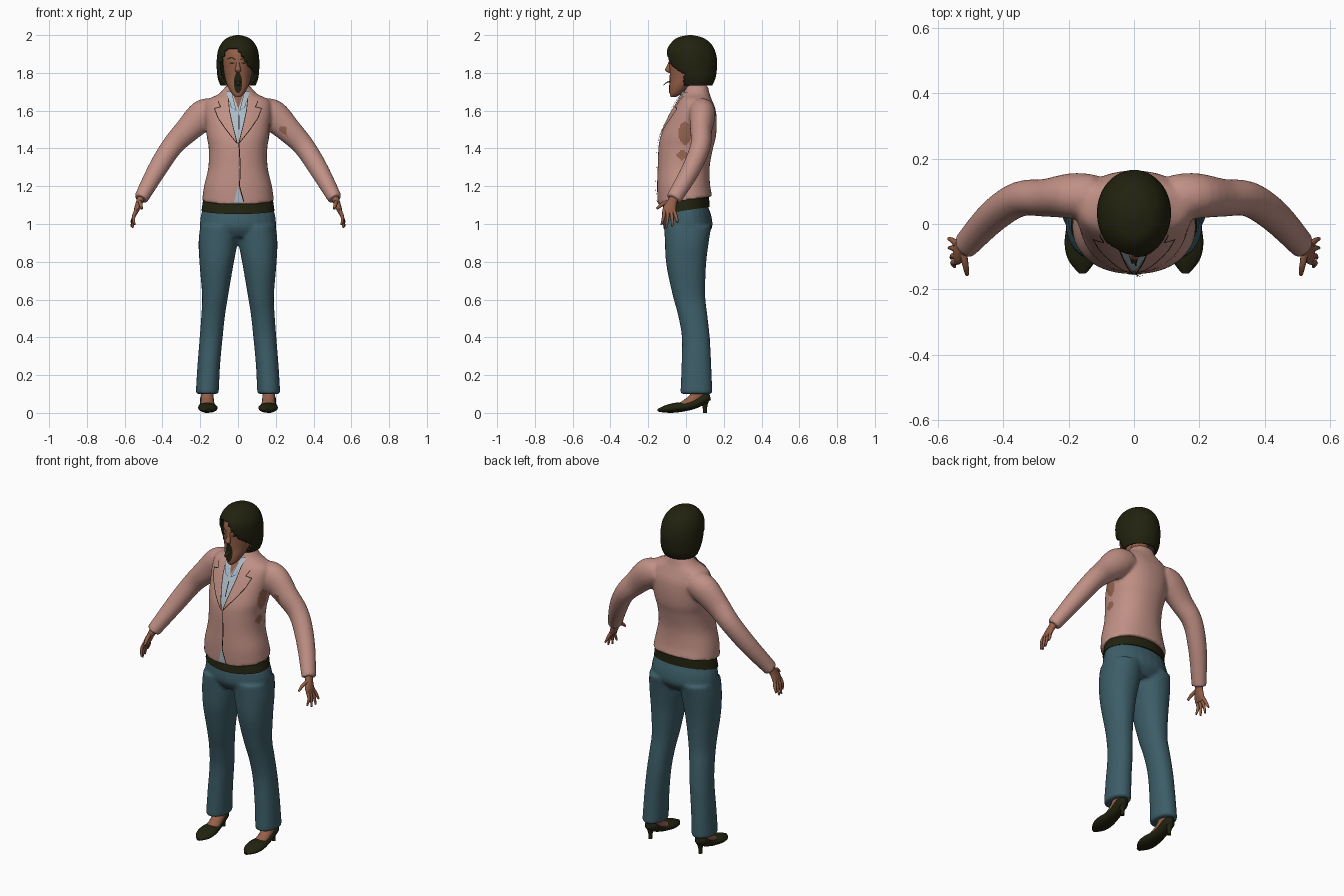
import bpy, bmesh, math
from mathutils import Vector
from mathutils.bvhtree import BVHTree

if "Cube" in bpy.data.objects:
    bpy.data.objects.remove(bpy.data.objects["Cube"])


def material(name, rgb):
    m = bpy.data.materials.new(name)
    m.use_nodes = True
    m.diffuse_color = (*rgb, 1)
    m.node_tree.nodes["Principled BSDF"].inputs["Base Color"].default_value = (*rgb, 1)
    return m


PINK = material("dusty_pink", (.53, .28, .235))
BLUE = material("denim_teal", (.046, .11, .138))
DARK = material("dark_olive", (.016, .016, .005))
SKIN = material("brown_skin", (.30, .115, .066))
SHIRT = material("pale_blue", (.42, .5, .58))
RUST = material("rust_brown", (.31, .13, .08))
X, Y, Z = Vector((1, 0, 0)), Vector((0, 1, 0)), Vector((0, 0, 1))


def spline(rows, steps):
    """Catmull-Rom through rows of x, y, z, width radius, depth radius."""
    rows = [Vector(r) for r in rows]
    out = []
    for i in range(len(rows) - 1):
        a, b, c, d = rows[max(i - 1, 0)], rows[i], rows[i + 1], rows[min(i + 2, len(rows) - 1)]
        for k in range(steps):
            t = k / steps
            out.append(b + (c - a) * t / 2 + (a * 2 - b * 5 + c * 4 - d) * t * t / 2
                       + (b * 3 - a - c * 3 + d) * t ** 3 / 2)
    return out + [rows[-1]]


def sweep(bm, rows, flat=False, ref=Y, n=24, steps=4, power=1.0, caps=True):
    """Skin elliptical rings along a path; flat keeps the rings level."""
    rows = spline(rows, steps)
    pts = [Vector(r[:3]) for r in rows]
    loops = []
    for i, r in enumerate(rows):
        t = Z if flat else (pts[min(i + 1, len(pts) - 1)] - pts[max(i - 1, 0)]).normalized()
        u = t.cross(ref).normalized()
        v = u.cross(t)
        ring = []
        for k in range(n):
            c, s = math.cos(math.tau * k / n), math.sin(math.tau * k / n)
            c, s = (math.copysign(abs(q) ** power, q) for q in (c, s))
            ring.append(bm.verts.new(pts[i] + u * c * r[3] + v * s * r[4]))
        loops.append(ring)
    for a, b in zip(loops, loops[1:]):
        for k in range(n):
            bm.faces.new((a[k], a[k - 1], b[k - 1], b[k]))
    if caps:
        bm.faces.new(loops[0])
        bm.faces.new(loops[-1][::-1])


def body(rows):
    """Rows of height, half width, front y, back y become centred rings."""
    return [(0, (a + b) / 2, z, w, (b - a) / 2) for z, w, a, b in rows]


def finish(name, bm, mat, recalc=True):
    if recalc:
        bmesh.ops.recalc_face_normals(bm, faces=bm.faces[:])
    me = bpy.data.meshes.new(name)
    bm.to_mesh(me)
    bm.free()
    ob = bpy.data.objects.new(name, me)
    bpy.context.collection.objects.link(ob)
    me.materials.append(mat)
    bpy.ops.object.select_all(action='DESELECT')
    ob.select_set(True)
    bpy.context.view_layer.objects.active = ob
    bpy.ops.object.shade_smooth_by_angle(angle=math.radians(50))
    return ob


def fuse(ob, voxel=.01):
    """Weld overlapping volumes into one smooth skin."""
    m = ob.modifiers.new("weld", 'REMESH')
    m.mode, m.voxel_size, m.use_smooth_shade = 'VOXEL', voxel, True
    s = ob.modifiers.new("relax", 'SMOOTH')
    s.factor, s.iterations = .5, 5
    dg = bpy.context.evaluated_depsgraph_get()
    me = bpy.data.meshes.new_from_object(ob.evaluated_get(dg))
    mat = ob.data.materials[0]
    ob.modifiers.clear()
    ob.data = me
    me.materials.clear()
    me.materials.append(mat)
    return ob


def decal(name, outline, mat, target, lift=.003):
    """Lay a flat outline, given in x and z, over the front of a part."""
    tree = BVHTree.FromPolygons([v.co for v in target.data.vertices],
                                [p.vertices[:] for p in target.data.polygons])
    bm = bmesh.new()
    f = bm.faces.new([bm.verts.new((x, 0, z)) for x, z in outline])
    f.normal_update()
    if f.normal.y > 0:
        f.normal_flip()
    bmesh.ops.triangulate(bm, faces=bm.faces[:])
    for axis, i in ((X, 0), (Z, 2)):
        lo, hi = min(v.co[i] for v in bm.verts), max(v.co[i] for v in bm.verts)
        q = math.ceil(lo / .012) * .012
        while q < hi:
            bmesh.ops.bisect_plane(bm, geom=bm.verts[:] + bm.edges[:] + bm.faces[:],
                                   plane_co=axis * q, plane_no=axis)
            q += .012
    for v in bm.verts:
        hit = tree.ray_cast(Vector((v.co.x, -1, v.co.z)), Y)[0] or tree.find_nearest(v.co)[0]
        v.co.y = hit.y - lift
    return finish(name, bm, mat, recalc=False)


def line(name, pts, target, width=.0025, mat=DARK, lift=.008):
    """Thin stroke along a polyline."""
    for i, (a, b) in enumerate(zip(pts, pts[1:])):
        a, b = Vector(a), Vector(b)
        d = (b - a).normalized() * width
        o = Vector((-d.y, d.x))
        decal(f"{name}_{i}", [a + o, b + o, b - o, a - o], mat, target, lift)


def oval(x, z, w, h, n=20):
    return [(x + w * math.cos(math.tau * k / n), z + h * math.sin(math.tau * k / n)) for k in range(n)]


def flip(pts, s):
    return [(p[0] * s, *p[1:]) for p in pts]


# Trousers: pelvis and two legs welded together
bm = bmesh.new()
sweep(bm, body([(.93, .15, -.09, .1), (.98, .198, -.12, .138), (1.04, .198, -.118, .135),
                (1.10, .182, -.105, .115), (1.14, .175, -.1, .11)]), flat=True)
leg = [(.163, .055, .1, .061, .085), (.155, .055, .25, .06, .079), (.142, .052, .4, .061, .074),
       (.131, .035, .52, .063, .078), (.121, .016, .62, .069, .086), (.114, .001, .78, .089, .105),
       (.106, .004, .9, .103, .116), (.1, .01, .99, .1, .125)]
for s in (1, -1):
    sweep(bm, flip(leg, s), flat=True, power=.92)
fuse(finish("trousers", bm, BLUE), .009)

# Belt, lower in front
bm = bmesh.new()
sweep(bm, body([(1.075, .193, -.128, .124), (1.15, .182, -.115, .122)]), flat=True, n=48, steps=1)
for v in bm.verts:
    v.co.z += .15 * (v.co.y - .02)
finish("belt", bm, DARK)

# Jacket: torso and sleeves welded together
bm = bmesh.new()
sweep(bm, body([(1.125, .19, -.15, .14), (1.2, .18, -.153, .128), (1.3, .157, -.15, .125),
                (1.4, .155, -.146, .143), (1.46, .165, -.136, .158), (1.53, .172, -.108, .163),
                (1.6, .178, -.073, .158), (1.655, .165, -.04, .138), (1.69, .1, -.015, .125),
                (1.735, .06, .0, .115)]), flat=True, n=48, power=.9)
for v in bm.verts:
    if v.co.z < 1.2:
        v.co.z += .15 * v.co.y * (1.2 - v.co.z) / .075
arm = [(.12, .08, 1.6, .068, .07), (.185, .086, 1.575, .083, .07), (.27, .08, 1.495, .068, .058),
       (.35, .076, 1.41, .057, .054), (.43, .024, 1.285, .051, .05), (.515, -.066, 1.132, .038, .042)]
for s in (1, -1):
    sweep(bm, flip(arm, s))
jacket = fuse(finish("jacket", bm, PINK), .009)

# Worn patches beside the left armpit
jacket.data.materials.append(RUST)
for p in jacket.data.polygons:
    x, y, z = p.center
    upper = ((y + .005) / .035) ** 2 + ((z - 1.48) / .06) ** 2 < 1
    lower = ((y + .02) / .028) ** 2 + ((z - 1.365) / .025) ** 2 < 1
    if .12 < x < .26 and (upper or lower):
        p.material_index = 1

# Shirt, throat, lapels and seams on the jacket front
decal("shirt_front", [(0, 1.43), (.03, 1.53), (.062, 1.69), (-.062, 1.69), (-.03, 1.53)], SHIRT, jacket)
decal("throat", [(.002, 1.61), (.036, 1.71), (-.036, 1.71)], SKIN, jacket, .006)
decal("shirt_hem", [(0, 1.2), (.028, 1.115), (-.022, 1.115)], SHIRT, jacket)
line("shirt_placket", [(.004, 1.58), (.006, 1.5)], jacket)
line("jacket_closure", [(.005, 1.43), (.012, 1.3), (.008, 1.2), (.03, 1.12)], jacket)
lapel = [(.004, 1.425), (.06, 1.495), (.105, 1.56), (.125, 1.612), (.092, 1.62), (.105, 1.65),
         (.075, 1.7), (.055, 1.7), (.045, 1.6), (.03, 1.53)]
wing = [(.008, 1.6), (.035, 1.615), (.062, 1.7), (.035, 1.705)]
for s, side in ((1, "left"), (-1, "right")):
    decal(f"{side}_lapel", flip(lapel, s), PINK, jacket, .007)
    line(f"{side}_lapel_edge", flip(lapel[:6], s), jacket, .002)
    line(f"{side}_lapel_fold", flip(lapel[7:] + lapel[:1], s), jacket, .002)
    decal(f"{side}_shirt_collar", flip(wing, s), SHIRT, jacket, .012)

# Neck and head
bm = bmesh.new()
sweep(bm, [(0, .055, 1.66, .052, .05), (0, .045, 1.72, .047, .048), (0, .04, 1.8, .05, .05)], flat=True)
finish("neck", bm, SKIN)
bm = bmesh.new()
sweep(bm, body([(1.672, .012, -.08, -.055), (1.69, .033, -.086, -.02), (1.73, .055, -.086, .03),
                (1.77, .068, -.084, .08), (1.82, .077, -.087, .11), (1.88, .079, -.09, .12),
                (1.94, .065, -.07, .1), (1.97, .03, -.03, .06)]), flat=True, n=32)
sweep(bm, [(0, -.08, 1.87, .008, .008), (0, -.088, 1.84, .01, .012), (0, -.096, 1.815, .016, .015),
           (0, -.086, 1.8, .008, .006)], flat=True, n=12)
head = finish("head", bm, SKIN)

# Painted face: mouth, eyes and brows
decal("open_mouth", oval(0, 1.747, .022, .055), DARK, head)
for s, side in ((1, "left"), (-1, "right")):
    decal(f"{side}_eye", oval(.032 * s, 1.852, .014, .004), DARK, head)
    line(f"{side}_brow", flip([(.012, 1.87), (.035, 1.882), (.055, 1.874)], s), head, .003, lift=.003)
bm = bmesh.new()
sweep(bm, [(0, -.075, 1.755, .014, .005), (0, -.1, 1.75, .013, .003), (0, -.12, 1.735, .008, .002)],
      ref=Z, n=10)
finish("tongue", bm, DARK)

# Bob hair: shell with a face opening and a fringe swept to the left
bm = bmesh.new()
sweep(bm, body([(1.73, .092, -.03, .138), (1.77, .107, -.06, .156), (1.82, .113, -.088, .164),
                (1.87, .113, -.102, .165), (1.92, .106, -.102, .153), (1.96, .086, -.078, .128),
                (1.987, .055, -.045, .088), (2.0, .012, .01, .035)]), flat=True, n=40, caps=False)
bmesh.ops.contextual_create(bm, geom=[e for e in bm.edges if e.is_boundary and e.verts[0].co.z > 1.95])


def is_face_opening(c):
    limit = 1.935 - 1.4 * max(0, c.x + .01) if c.x > -.06 else 1.935 - 2 * (-.06 - c.x)
    return c.y < -.015 and c.z < limit


gone = [f for f in bm.faces if is_face_opening(f.calc_center_median())]
bmesh.ops.delete(bm, geom=gone, context='FACES')
hair = finish("bob_hair", bm, DARK)
thick = hair.modifiers.new("thickness", 'SOLIDIFY')
thick.thickness, thick.offset = .016, -1
hair.modifiers.new("soften", 'SUBSURF').levels = 1
hair.modifiers["soften"].render_levels = 1

# Hands
for s, side in ((1, "left"), (-1, "right")):
    bm = bmesh.new()
    sweep(bm, flip([(.508, -.058, 1.15, .022, .024), (.522, -.074, 1.115, .018, .026),
                    (.535, -.087, 1.08, .015, .036), (.544, -.09, 1.055, .01, .032)], s), n=16)
    tips = [(.548, -.13, .995), (.558, -.104, .98), (.565, -.073, .985), (.566, -.045, 1.008)]
    for k, (x, y, z) in enumerate(tips):
        sweep(bm, flip([(.54, -.115 + .017 * k, 1.07, .01, .01),
                        (.553, (y - .108 + .017 * k) / 2, 1.035, .009, .009), (x, y, z, .005, .005)], s), n=8)
    sweep(bm, flip([(.522, -.085, 1.12, .011, .012), (.515, -.125, 1.105, .01, .011),
                    (.51, -.155, 1.08, .006, .006)], s), n=8)
    finish(f"{side}_hand", bm, SKIN)

    # Feet and heeled shoes
    bm = bmesh.new()
    sweep(bm, flip([(.163, .07, .15, .035, .038), (.163, .065, .1, .034, .042), (.162, .04, .07, .034, .05),
                    (.16, .0, .045, .036, .05)], s), flat=True, n=16)
    finish(f"{side}_foot", bm, SKIN)
    bm = bmesh.new()
    sweep(bm, flip([(.165, .128, .085, .012, .016), (.165, .1, .077, .035, .028), (.164, .05, .05, .038, .026),
                    (.162, .0, .034, .044, .024), (.16, -.06, .027, .052, .026), (.158, -.11, .02, .042, .019),
                    (.157, -.15, .014, .012, .007)], s), ref=Z, n=20)
    sweep(bm, flip([(.165, .1, 0, .011, .011), (.165, .1, .03, .012, .012), (.165, .1, .075, .026, .024)], s),
          flat=True, n=12)
    finish(f"{side}_shoe", bm, DARK)
